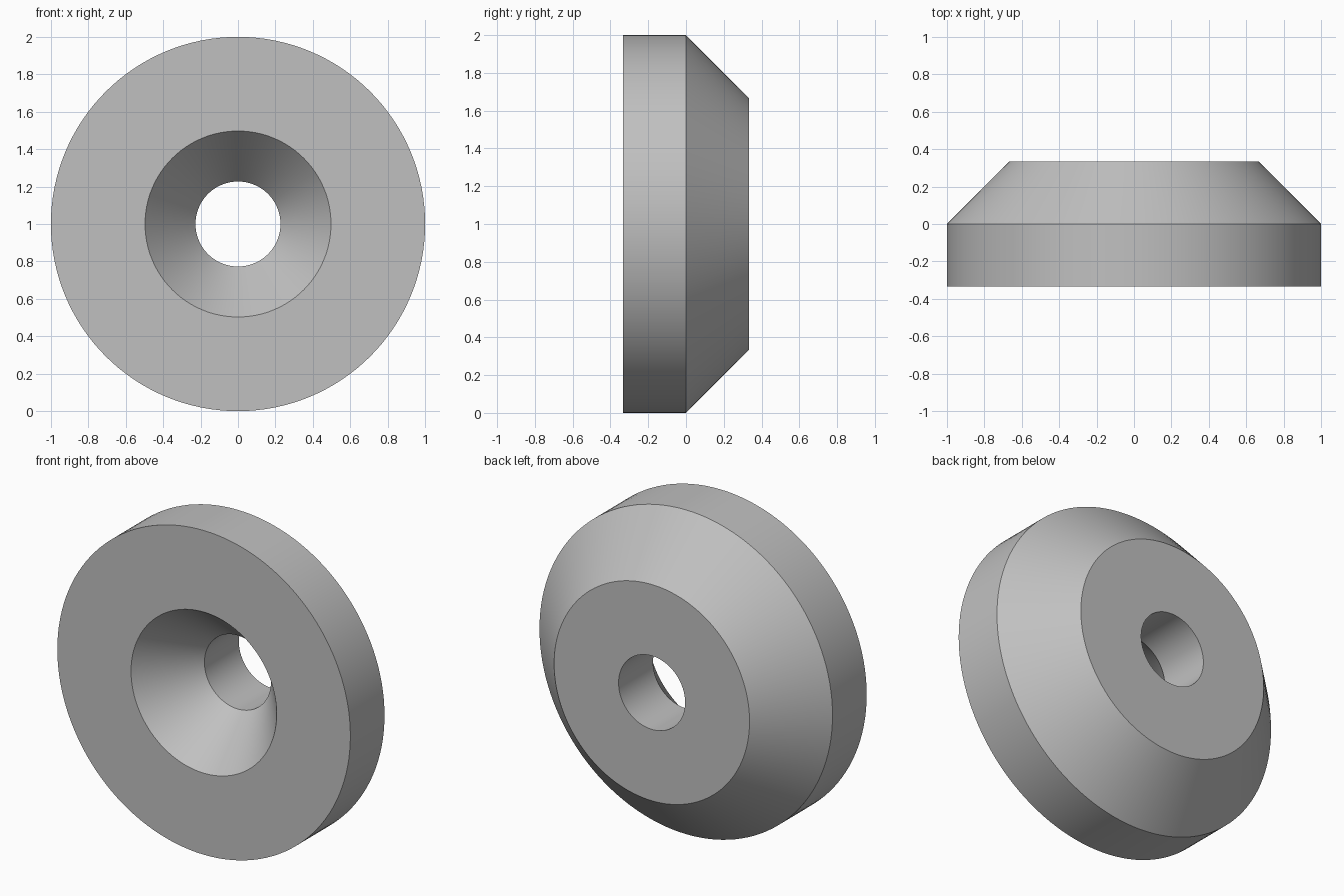
import bpy
import bmesh
from math import cos, sin, tau, radians

cube = bpy.data.objects.get("Cube")
if cube:
    bpy.data.objects.remove(cube, do_unlink=True)

SEGMENTS = 128

# Plain grey material
grey = bpy.data.materials.new("plain grey")
grey.use_nodes = True
colour = (0.53, 0.53, 0.53, 1)
grey.diffuse_color = colour
grey.node_tree.nodes["Principled BSDF"].inputs["Base Color"].default_value = colour

# Closed cross-section as (radius, y): rim, rear chamfer, bore, front countersink
profile = [(1, -0.333), (1, 0), (0.667, 0.333),
           (0.227, 0.333), (0.227, -0.003), (0.497, -0.333)]

# Revolve the section around the y axis
bm = bmesh.new()
rings = []
for radius, y in profile:
    rings.append([bm.verts.new((radius * cos(tau * i / SEGMENTS), y,
                                1 + radius * sin(tau * i / SEGMENTS)))
                  for i in range(SEGMENTS)])
for k, ring in enumerate(rings):
    following = rings[(k + 1) % len(rings)]
    for i in range(SEGMENTS):
        j = (i + 1) % SEGMENTS
        bm.faces.new((ring[i], ring[j], following[j], following[i]))
bmesh.ops.recalc_face_normals(bm, faces=bm.faces)

mesh = bpy.data.meshes.new("countersunk_washer")
bm.to_mesh(mesh)
bm.free()
mesh.materials.append(grey)
washer = bpy.data.objects.new("countersunk_washer", mesh)
bpy.context.collection.objects.link(washer)

# Smooth walls with crisp rims
bpy.context.view_layer.objects.active = washer
washer.select_set(True)
bpy.ops.object.shade_smooth_by_angle(angle=radians(30))
